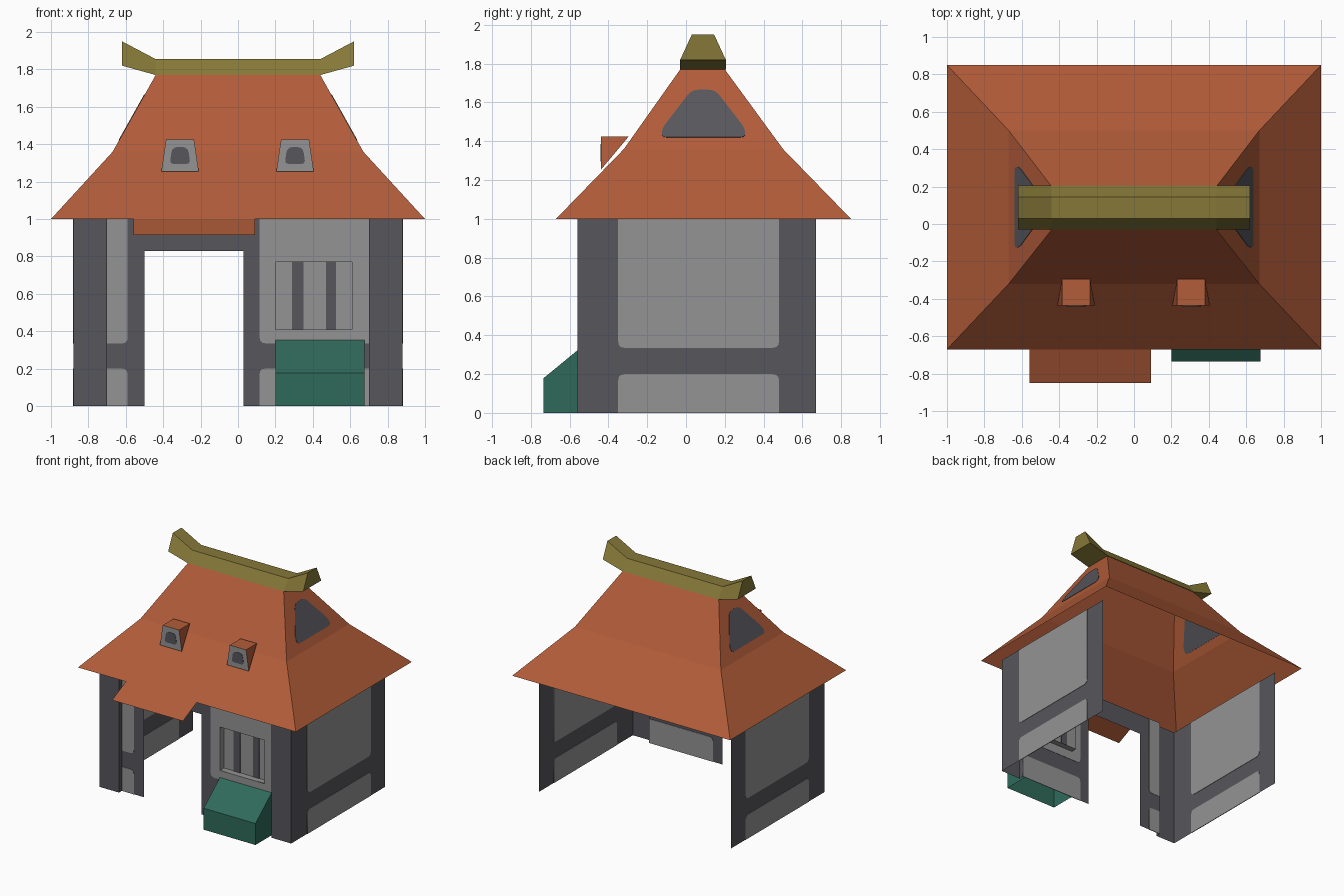
import bpy, bmesh
from mathutils import Matrix, Vector

if "Cube" in bpy.data.objects:
    bpy.data.objects.remove(bpy.data.objects["Cube"])


def material(name, rgb):
    m = bpy.data.materials.new(name)
    lin = [((c / 255 + 0.055) / 1.055) ** 2.4 for c in rgb]
    m.diffuse_color = (*lin, 1)
    m.use_nodes = True
    m.node_tree.nodes["Principled BSDF"].inputs["Base Color"].default_value = m.diffuse_color
    return m


ROOF = material("terracotta", (178, 92, 57))
LIGHT = material("light plaster", (148, 148, 148))
DARK = material("dark stone", (86, 86, 92))
GREEN = material("green awning", (47, 106, 90))
GOLD = material("olive gold", (134, 120, 56))


def mesh(name, mat, verts, faces):
    me = bpy.data.meshes.new(name)
    me.from_pydata(verts, [], faces)
    me.materials.append(mat)
    ob = bpy.data.objects.new(name, me)
    bpy.context.collection.objects.link(ob)
    return ob


def rounded(pts):
    """Corners given as (u, v) stay sharp, (u, v, r) get rounded."""
    out = []
    for i, p in enumerate(pts):
        c = Vector(p[:2])
        if len(p) == 2:
            out.append(c)
            continue
        a, b = Vector(pts[i - 1][:2]), Vector(pts[(i + 1) % len(pts)][:2])
        a = c + (a - c).normalized() * p[2]
        b = c + (b - c).normalized() * p[2]
        for t in (0, 0.33, 0.67, 1):
            out.append(a * (1 - t) ** 2 + c * 2 * t * (1 - t) + b * t * t)
    return out


def rect(u0, u1, v0, v1):
    return [(u0, v0), (u1, v0), (u1, v1), (u0, v1)]


def panel(name, mat, loops, frame, half=0.0):
    """Flat filled outline with optional holes, thickened by half each way."""
    cu = bpy.data.curves.new(name, 'CURVE')
    cu.dimensions = '2D'
    cu.fill_mode = 'BOTH'
    cu.extrude = half
    for loop in loops:
        pts = rounded(loop)
        sp = cu.splines.new('POLY')
        sp.points.add(len(pts) - 1)
        for q, p in zip(sp.points, pts):
            q.co = (p.x, p.y, 0, 1)
        sp.use_cyclic_u = True
    cu.materials.append(mat)
    ob = bpy.data.objects.new(name, cu)
    bpy.context.collection.objects.link(ob)
    ob.matrix_world = frame
    bpy.ops.object.select_all(action='DESELECT')
    ob.select_set(True)
    bpy.context.view_layer.objects.active = ob
    bpy.ops.object.convert(target='MESH')


def frame(u, v, origin):
    u, v = Vector(u).normalized(), Vector(v).normalized()
    m = Matrix((u, v, u.cross(v))).transposed().to_4x4()
    m.translation = origin
    return m


def upright(y):
    return frame((1, 0, 0), (0, 0, 1), (0, y, 0))


def plaster(name, a, b, where):
    """Upper and lower plaster fields with a dark rail between them."""
    panel(name + "_upper", LIGHT, [[(a, .335, .035), (b, .335, .035), (b, 1), (a, 1)]], where, .003)
    panel(name + "_lower", LIGHT, [[(a, 0), (b, 0), (b, .2, .035), (a, .2, .035)]], where, .003)


WALL_Y, POST_Y = -0.52, -0.56
WINDOW = (0.20, 0.61, 0.41, 0.77)
front = upright(WALL_Y)

# Front wall with doorway and window opening
panel("front_wall", DARK, [[(-.70, 0), (-.50, 0), (-.50, .83), (.03, .83), (.03, 0), (.70, 0), (.70, 1), (-.70, 1)],
                           rect(*WINDOW)], front)
panel("left_plaster_upper", LIGHT, [[(-.70, .335), (-.59, .335, .03), (-.59, 1), (-.70, 1)]], front, .003)
panel("left_plaster_lower", LIGHT, [[(-.70, 0), (-.59, 0), (-.59, .2, .03), (-.70, .2)]], front, .003)
panel("right_plaster_upper", LIGHT, [[(.115, .335, .035), (.70, .335), (.70, 1), (.115, 1)],
                                     rect(*WINDOW)], front, .003)
panel("right_plaster_lower", LIGHT, [[(.115, 0), (.70, 0), (.70, .2), (.115, .2, .03)]], front, .003)

# Recessed window with dark bars
x0, x1, z0, z1 = WINDOW
yb = WALL_Y + .05
mesh("window_recess", LIGHT,
     [(x, y, z) for y in (WALL_Y, yb) for x, z in rect(*WINDOW)],
     [(0, 1, 5, 4), (1, 2, 6, 5), (2, 3, 7, 6), (3, 0, 4, 7), (4, 5, 6, 7)])
for a, b in ((.29, .35), (.47, .525)):
    panel("window_bar", DARK, [rect(a, b, z0, z1)], upright(yb), .003)

# Side walls with corner posts, side roof badges
for s, side in ((1, "right"), (-1, "left")):
    w = frame((0, s, 0), (0, 0, 1), (s * .88, 0, 0))
    mesh(side + "_side_wall", DARK,
         [(s * x, y, z) for z in (0, 1) for x, y in ((.88, .67), (.88, POST_Y), (.70, POST_Y), (.70, WALL_Y))],
         [(i, i + 1, i + 5, i + 4)[::-s] for i in range(3)])
    a, b = sorted((s * -.35, s * .48))
    plaster(side + "_side_plaster", a, b, w)
    k = 0.47 / 0.41
    badge = [(-.13, 1.42, .03), (.31, 1.42, .03), (.30, 1.47, .02), (.15, 1.665, .04), (.03, 1.665, .04), (-.12, 1.47, .02)]
    panel(side + "_roof_badge", DARK, [[(s * p[0], (p[1] - 1.36) * k, p[2]) for p in badge]],
          frame((0, s, 0), (-s * .23, 0, .41), (s * .67, 0, 1.36)), .003)

# Two-pitch hipped roof, open below
rings = ((1.0, -.67, .85, 1.0), (.67, -.32, .50, 1.36), (.44, -.03, .20, 1.77))
verts = [(x, y, z) for hx, ya, yc, z in rings for x, y in rect(-hx, hx, ya, yc)]
mesh("roof", ROOF, verts,
     [(r + i, r + (i + 1) % 4, r + 4 + (i + 1) % 4, r + 4 + i) for r in (0, 4) for i in range(4)])
mesh("porch_flap", ROOF, [(-.56, -.85, .915), (.09, -.85, .915), (.09, -.67, 1), (-.56, -.67, 1)], [(0, 1, 2, 3)])

# Upswept ridge beam
verts = []
for x, lo, hi in ((-.62, 1.82, 1.95), (-.44, 1.77, 1.855), (.44, 1.77, 1.855), (.62, 1.82, 1.95)):
    verts += [(x, -.03, lo), (x, .205, lo), (x, .145, hi), (x, .03, hi)]
faces = [(r + i, r + 4 + i, r + 4 + (i + 1) % 4, r + (i + 1) % 4)[::-1] for r in (0, 4, 8) for i in range(4)]
ridge = mesh("ridge_beam", GOLD, verts, faces + [(0, 1, 2, 3), (15, 14, 13, 12)])
bm = bmesh.new()
bm.from_mesh(ridge.data)
bmesh.ops.recalc_face_normals(bm, faces=bm.faces)
bm.to_mesh(ridge.data)
bm.free()

# Small roof dormers
for cx in (-.31, .305):
    f, b = -.437, -.295
    mesh("dormer_hood", ROOF,
         [(cx - .10, f, 1.255), (cx + .10, f, 1.255), (cx + .075, f, 1.425), (cx - .075, f, 1.425),
          (cx + .075, b, 1.425), (cx - .075, b, 1.425)],
         [(3, 2, 4, 5), (1, 4, 2), (0, 3, 5)])
    panel("dormer_front", LIGHT, [[(cx - .10, 1.255), (cx + .10, 1.255), (cx + .075, 1.425), (cx - .075, 1.425)]], upright(f))
    panel("dormer_opening", DARK, [[(cx - .055, 1.295, .02), (cx + .055, 1.295, .02),
                                    (cx + .042, 1.385, .03), (cx - .042, 1.385, .03)]], upright(f), .003)

# Sloped green bin against the front wall
prof = ((-.735, 0), (-.735, .178), (WALL_Y, .355), (WALL_Y, 0))
mesh("green_bin", GREEN, [(x, y, z) for x in (.20, .675) for y, z in prof],
     [(0, 4, 5, 1), (1, 5, 6, 2), (0, 1, 2, 3), (7, 6, 5, 4)])
